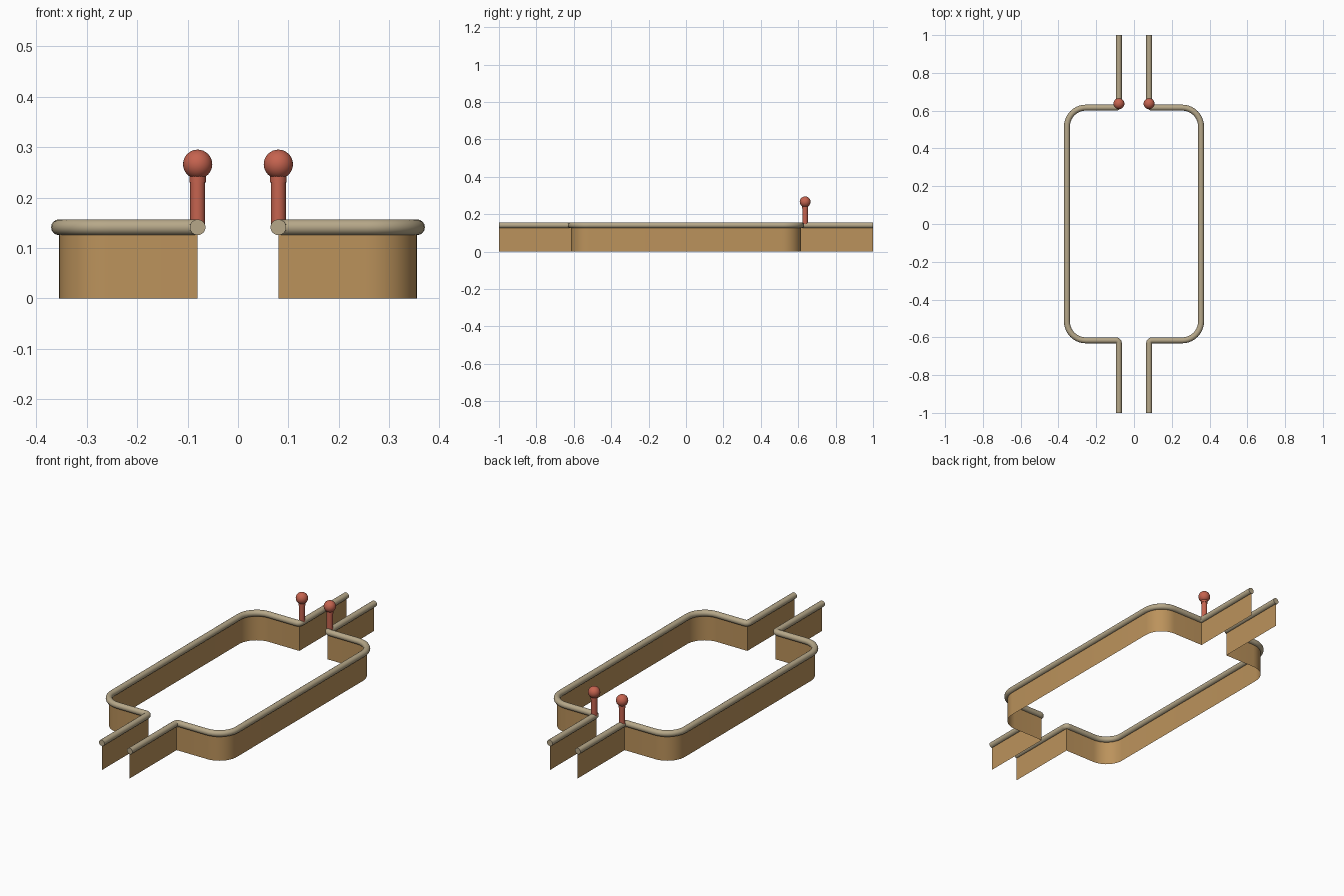
import bpy, bmesh, math
from mathutils import Vector

cube = bpy.data.objects.get("Cube")
if cube:
    bpy.data.objects.remove(cube, do_unlink=True)

RAIL_R, RAIL_Z = 0.0157, 0.141
NECK_X, SIDE_X, END_Y = 0.08, 0.355, 0.616
POST_Y = 0.637


def material(name, rgb):
    m = bpy.data.materials.new(name)
    m.use_nodes = True
    m.diffuse_color = (*rgb, 1)
    m.node_tree.nodes["Principled BSDF"].inputs["Base Color"].default_value = (*rgb, 1)
    return m


WOOD = material("warm wood", (0.50, 0.29, 0.106))
TAN = material("pale tan", (0.47, 0.39, 0.25))
RED = material("dull red", (0.56, 0.125, 0.078))


def finish(obj, mat):
    obj.data.materials.clear()
    obj.data.materials.append(mat)
    bpy.ops.object.select_all(action="DESELECT")
    obj.select_set(True)
    bpy.context.view_layer.objects.active = obj
    bpy.ops.object.shade_smooth_by_angle(angle=math.radians(40))


def outline(side, neck_radius):
    """Plan of one half, with rounded corners."""
    corners = [(NECK_X, -1, 0), (NECK_X, -END_Y, neck_radius), (SIDE_X, -END_Y, 0.1),
               (SIDE_X, END_Y, 0.1), (NECK_X, END_Y, neck_radius), (NECK_X, 1, 0)]
    pts = []
    for i, (x, y, r) in enumerate(corners):
        p = Vector((x * side, y))
        if r == 0:
            pts.append(p)
            continue
        a = (Vector((corners[i - 1][0] * side, corners[i - 1][1])) - p).normalized()
        b = (Vector((corners[i + 1][0] * side, corners[i + 1][1])) - p).normalized()
        centre = p + (a + b) * r
        for k in range(11):
            t = k / 10 * math.pi / 2
            pts.append(centre - b * r * math.cos(t) - a * r * math.sin(t))
    return pts


def wall(name, side):
    # Thin upright sheet under the rail
    bm = bmesh.new()
    rows = [[bm.verts.new((p.x, p.y, z)) for p in outline(side, 0)] for z in (0, RAIL_Z)]
    for i in range(len(rows[0]) - 1):
        f = bm.faces.new((rows[0][i], rows[0][i + 1], rows[1][i + 1], rows[1][i]))
        if side < 0:
            f.normal_flip()
    me = bpy.data.meshes.new(name)
    bm.to_mesh(me)
    bm.free()
    obj = bpy.data.objects.new(name, me)
    bpy.context.collection.objects.link(obj)
    finish(obj, WOOD)


def rail(name, side):
    # Round bar swept along the outline
    cu = bpy.data.curves.new(name, "CURVE")
    cu.dimensions = "3D"
    cu.bevel_depth = RAIL_R
    cu.bevel_resolution = 6
    cu.use_fill_caps = True
    pts = outline(side, RAIL_R)
    sp = cu.splines.new("POLY")
    sp.points.add(len(pts) - 1)
    for q, p in zip(sp.points, pts):
        q.co = (p.x, p.y, RAIL_Z, 1)
    obj = bpy.data.objects.new(name, cu)
    bpy.context.collection.objects.link(obj)
    bpy.ops.object.select_all(action="DESELECT")
    obj.select_set(True)
    bpy.context.view_layer.objects.active = obj
    bpy.ops.object.convert(target="MESH")
    finish(bpy.context.view_layer.objects.active, TAN)


def cylinder(name, x, r, z0, z1):
    bpy.ops.mesh.primitive_cylinder_add(vertices=24, radius=r, depth=z1 - z0,
                                        location=(x, POST_Y, (z0 + z1) / 2))
    bpy.context.object.name = name
    finish(bpy.context.object, RED)


for label, side in (("left", 1), ("right", -1)):
    wall(label + "_wall", side)
    rail(label + "_rail", side)
    # Post with collar and ball top
    x = NECK_X * side
    cylinder(label + "_post", x, 0.0148, RAIL_Z, 0.25)
    cylinder(label + "_collar", x, 0.0165, 0.23, 0.25)
    bpy.ops.mesh.primitive_uv_sphere_add(segments=32, ring_count=16, radius=0.029,
                                         location=(x, POST_Y, 0.266))
    bpy.context.object.name = label + "_post_ball"
    finish(bpy.context.object, RED)
